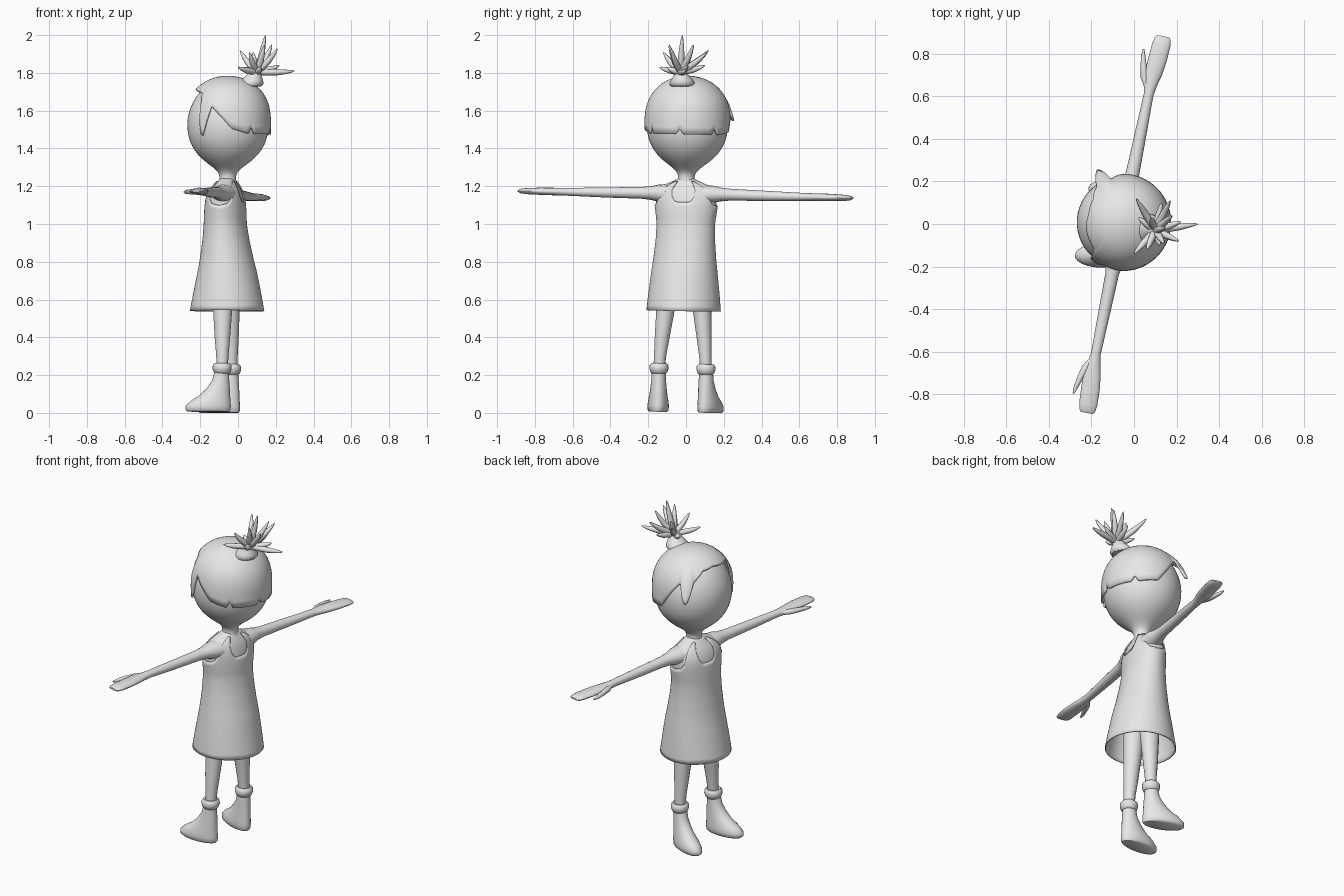
import bpy, bmesh, math
from mathutils import Matrix, Vector

grey = bpy.data.materials.new("plain grey")
grey.diffuse_color = (0.8, 0.8, 0.8, 1)

# Local frame: figure faces -y, x is sideways; then turned and slightly rolled in the world
SH = 1.155
WORLD = (Matrix.Translation((-0.055, 0.0, SH)) @ Matrix.Rotation(math.radians(-101.5), 4, 'Z')
         @ Matrix.Rotation(math.radians(-1.2), 4, 'Y') @ Matrix.Translation((0, 0, -SH)))


def lerp_table(table, v):
    for (a, *p), (b, *q) in zip(table, table[1:]):
        if a <= v <= b:
            k = (v - a) / (b - a)
            return [m + (n - m) * k for m, n in zip(p, q)]
    return list(table[0][1:] if v < table[0][0] else table[-1][1:])


def make(name, rows, caps=True, xf=WORLD, solid=0, subsurf=0):
    """Skin a list of closed rings of points into a smooth object."""
    bm = bmesh.new()
    rings = [[bm.verts.new(xf @ Vector(p)) for p in row] for row in rows]
    n = len(rings[0])
    for a, b in zip(rings, rings[1:]):
        for i in range(n):
            j = (i + 1) % n
            bm.faces.new((a[i], a[j], b[j], b[i]))
    if caps:
        bm.faces.new(rings[0])
        bm.faces.new(rings[-1])
    bmesh.ops.remove_doubles(bm, verts=bm.verts, dist=1e-5)
    bmesh.ops.recalc_face_normals(bm, faces=bm.faces)
    me = bpy.data.meshes.new(name)
    bm.to_mesh(me)
    bm.free()
    me.materials.append(grey)
    ob = bpy.data.objects.new(name, me)
    bpy.context.collection.objects.link(ob)
    if solid:
        m = ob.modifiers.new("thickness", 'SOLIDIFY')
        m.thickness, m.offset = solid, -1
    if subsurf:
        ob.modifiers.new("smooth", 'SUBSURF').levels = subsurf
        ob.modifiers["smooth"].render_levels = subsurf
    bpy.ops.object.select_all(action='DESELECT')
    ob.select_set(True)
    bpy.context.view_layer.objects.active = ob
    bpy.ops.object.shade_smooth_by_angle(angle=math.radians(50))
    return ob


def rings(axis, table, n=16, side=1):
    """Elliptic rings; each row is (along, centre1, centre2, radius1, radius2)."""
    out = []
    for d, c1, c2, r1, r2 in table:
        ring = []
        for i in range(n):
            t = 2 * math.pi * i / n
            u, v = c1 + r1 * math.cos(t), c2 + r2 * math.sin(t)
            ring.append((side * d, u, v) if axis == 'x' else (side * u, v, d))
        out.append(ring)
    return out


# Head and neck: one turned profile
HEAD = [(1.19, .06), (1.215, .048), (1.25, .042), (1.275, .05), (1.30, .078), (1.33, .122),
        (1.37, .166), (1.42, .198), (1.47, .214), (1.53, .22), (1.59, .212), (1.65, .187),
        (1.70, .152), (1.74, .1), (1.765, .03)]
make("head", rings('z', [(z, 0, 0, r, r) for z, r in HEAD], 24), subsurf=1)

# Hair cap with a jagged hairline (angle from the face, height)
HAIRLINE = [(0, 1.72), (20, 1.71), (45, 1.70), (57, 1.69), (61, 1.48), (65, 1.465), (78, 1.62),
            (93, 1.56), (107, 1.50), (130, 1.475), (135, 1.51), (140, 1.475), (176, 1.475),
            (181, 1.505), (186, 1.475), (226, 1.475), (231, 1.51), (236, 1.475), (265, 1.49),
            (285, 1.60), (298, 1.66), (304, 1.56), (309, 1.55), (318, 1.66), (335, 1.71), (360, 1.72)]


def hair_point(deg, s):
    edge = lerp_table(HAIRLINE, deg)[0]
    z = 1.785 - (1.785 - edge) * s ** 1.8
    r = .228 * (1 - min(1, max(0, (z - 1.53) / .255)) ** 2.5) ** .5
    r += .05 * max(0, 1 - abs(deg - 307) / 11) * s ** 3      # loose lock
    t = math.radians(deg)
    return (r * math.sin(t), -r * math.cos(t), z)


make("hair_cap", [[hair_point(i * 2.5, s / 14) for i in range(144)] for s in range(15)],
     caps=False, solid=.012)

# Topknot stalk and spikes (world positions)
IDENT = Matrix.Identity(4)
make("topknot_base", rings('z', [(1.72, .06, -.02, .085, .085), (1.765, .075, -.02, .06, .06),
                                 (1.79, .085, -.025, .035, .035), (1.815, .1, -.03, .032, .032),
                                 (1.835, .105, -.03, .015, .015)]), xf=IDENT, subsurf=1)
TIPS = [(.30, 0, 1.81), (.01, .12, 1.92), (.08, .03, 1.91), (.145, -.02, 2.0), (.21, -.08, 1.93),
        (.17, .11, 1.91), (0, -.14, 1.83), (.06, -.12, 1.91), (.14, -.09, 1.95), (.18, .04, 1.95),
        (.22, .01, 1.84), (.13, .10, 1.84), (.02, .03, 1.83), (.12, -.10, 1.83)]
for k, tip in enumerate(TIPS):
    a, b = Vector((.1, -.03, 1.805)), Vector(tip)
    d = b - a
    u = d.orthogonal().normalized()
    w = d.normalized().cross(u)
    mid = a + d * .5 + Vector((d.x, d.y, 0)) * .12 - Vector((0, 0, .008))
    rows = []
    for s, r in [(0, .017), (.25, .017), (.5, .016), (.75, .011), (.92, .006), (1, .001)]:
        c = a * (1 - s) ** 2 + mid * 2 * s * (1 - s) + b * s * s
        rows.append([c + r * (u * math.cos(i * math.pi / 4) + w * math.sin(i * math.pi / 4))
                     for i in range(8)])
    make(f"hair_spike_{k + 1}", rows, xf=IDENT)

# Torso (height, half width, half depth)
TORSO = [(.54, .197, .197), (.62, .190, .182), (.72, .179, .162), (.82, .167, .140),
         (.92, .158, .122), (1.0, .156, .112), (1.06, .164, .110), (1.12, .172, .104),
         (1.16, .168, .094), (1.19, .150, .080), (1.21, .118, .066), (1.23, .072, .054), (1.245, .045, .042)]


def lean(z):
    return -.012 * max(0, min(1, (z - .75) / .25)) * max(0, min(1, (1.25 - z) / .1))


make("torso", rings('z', [(z, 0, lean(z), a - .008, b - .008) for z, a, b in TORSO[4:]], 32))

# Dress: flared shell, top edge dips at neckline and armholes, rises in straps
TOP_EDGE = [(0, 1.115), (14, 1.118), (22, 1.15), (26, 1.215), (30, 1.228), (42, 1.228), (47, 1.19),
            (54, 1.13), (65, 1.105), (90, 1.095)]


def dress_point(deg, s):
    q = deg % 180
    top = lerp_table(TOP_EDGE, min(q, 180 - q))[0]
    z = .54 + (top - .54) * s
    a, b = lerp_table(TORSO, z)
    t = math.radians(deg)
    return (a * math.sin(t), lean(z) - b * math.cos(t), z)


make("dress", [[dress_point(i * 3, s / 24) for i in range(120)] for s in range(25)],
     caps=False, solid=.006)

for side, label in ((1, "left"), (-1, "right")):
    # Arm flowing into a flat mitten hand
    make(label + "_arm", rings('x', [
        (.10, 0, 1.155, .065, .055), (.15, 0, 1.16, .055, .045), (.19, 0, 1.16, .04, .036),
        (.24, 0, 1.16, .032, .031), (.42, 0, 1.158, .028, .027), (.62, 0, 1.157, .023, .021),
        (.67, 0, 1.157, .031, .02), (.72, .002, 1.157, .041, .02), (.79, .008, 1.157, .044, .019),
        (.86, .012, 1.156, .043, .016), (.89, .013, 1.156, .038, .012), (.902, .013, 1.156, .028, .005)],
        16, side))
    make(label + "_thumb", rings('x', [
        (.65, -.015, 1.157, .012, .012), (.69, -.032, 1.156, .02, .015), (.74, -.048, 1.155, .015, .014),
        (.79, -.06, 1.153, .011, .011), (.825, -.066, 1.152, .004, .005)], 10, side))
    # Leg
    make(label + "_leg", rings('z', [
        (.22, .127, 0, .03, .03), (.30, .122, 0, .033, .033), (.40, .113, -.002, .04, .042),
        (.55, .098, -.004, .05, .052), (.70, .085, -.004, .058, .06), (.84, .075, -.004, .05, .06)],
        16, side))
    # Boot: stacked rings from sole to ankle (height, heel, toe, half width), splayed outward
    splay = WORLD @ Matrix.Translation((side * .127, 0, 0)) @ Matrix.Rotation(math.radians(side * 11.5), 4, 'Z')
    boot = [(.003, -.040, .182, .046), (.012, -.046, .193, .055), (.035, -.047, .192, .057),
            (.06, -.045, .165, .054), (.09, -.043, .118, .048), (.13, -.041, .078, .043),
            (.17, -.038, .052, .039), (.22, -.036, .040, .037)]
    make(label + "_boot", rings('z', [(z, 0, -(h + t) / 2, w, (t - h) / 2) for z, h, t, w in boot], 24),
         xf=splay)
    # Rolled sock cuff
    make(label + "_cuff", rings('z', [(.205, 0, 0, .036, .036), (.212, 0, 0, .044, .044),
                                      (.232, 0, 0, .051, .051), (.25, 0, 0, .049, .049),
                                      (.26, 0, 0, .04, .04), (.258, 0, 0, .03, .03)], 20), xf=splay)
